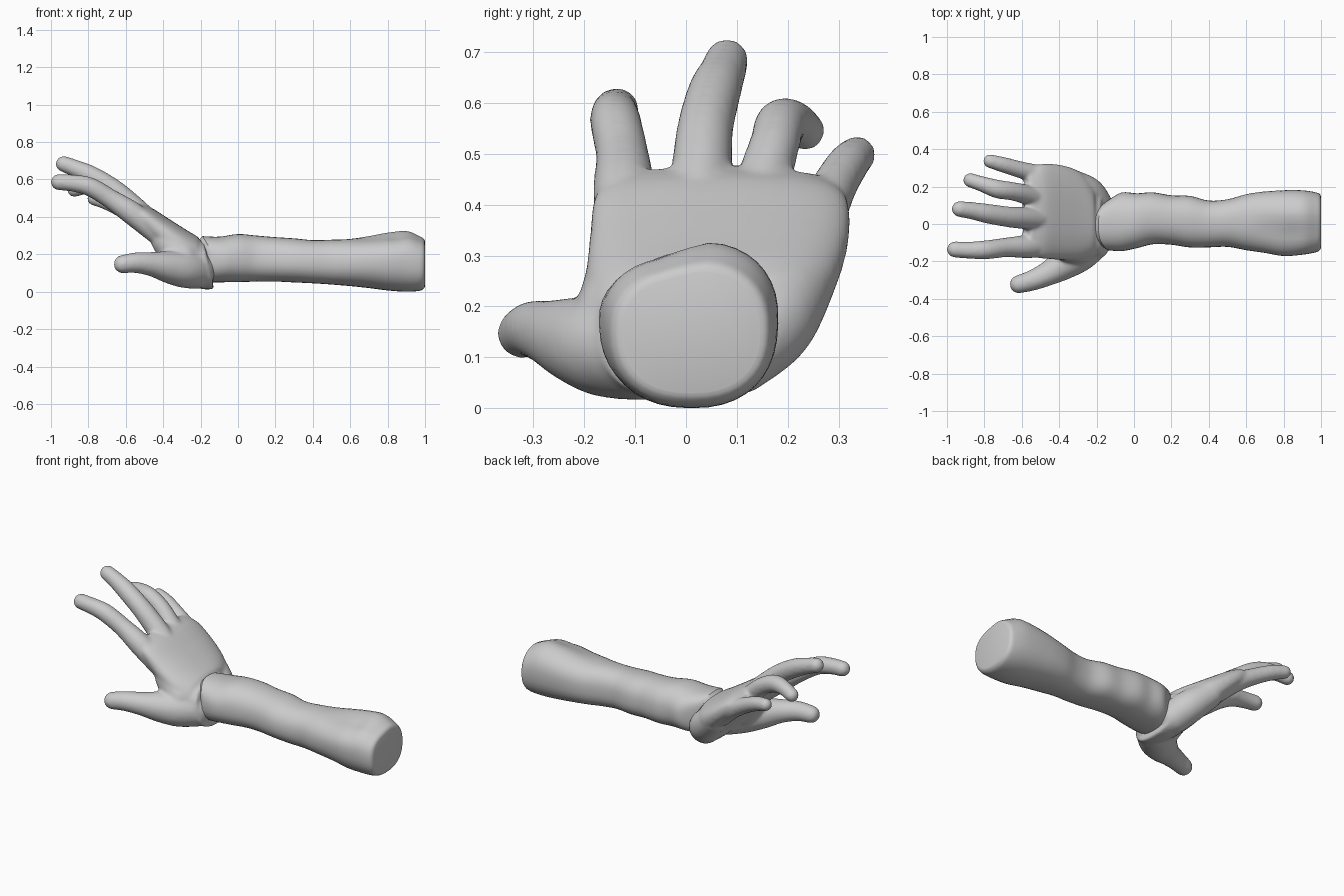
import bpy, bmesh, math
from mathutils import Vector, Matrix


def spline(keys, steps):
    """Catmull-Rom through tuples of any length."""
    out = []
    for i in range(len(keys) - 1):
        a, b = keys[max(i - 1, 0)], keys[i]
        c, d = keys[i + 1], keys[min(i + 2, len(keys) - 1)]
        for s in range(steps):
            t = s / steps
            out.append(tuple(0.5 * (2 * q + (r - p) * t + (2 * p - 5 * q + 4 * r - u) * t * t
                                    + (3 * q - p - 3 * r + u) * t ** 3)
                             for p, q, r, u in zip(a, b, c, d)))
    out.append(keys[-1])
    return out


def loft(bm, rings):
    """Skin a list of closed point loops and cap both ends."""
    loops = [[bm.verts.new(p) for p in ring] for ring in rings]
    n = len(loops[0])
    faces = [bm.faces.new((a[i], a[(i + 1) % n], b[(i + 1) % n], b[i]))
             for a, b in zip(loops, loops[1:]) for i in range(n)]
    faces += [bm.faces.new(loops[0]), bm.faces.new(loops[-1])]
    bmesh.ops.recalc_face_normals(bm, faces=faces)


def oval(n, power):
    """Unit superellipse."""
    pts = []
    for i in range(n):
        c, s = math.cos(2 * math.pi * i / n), math.sin(2 * math.pi * i / n)
        pts.append((math.copysign(abs(c) ** (2 / power), c), math.copysign(abs(s) ** (2 / power), s)))
    return pts


def finish(bm, name):
    mesh = bpy.data.meshes.new(name)
    bm.to_mesh(mesh)
    bm.free()
    for p in mesh.polygons:
        p.use_smooth = True
    ob = bpy.data.objects.new(name, mesh)
    bpy.context.collection.objects.link(ob)
    return ob


# forearm: x, y min, y max, z min, z max
arm = [(-0.19, -0.14, 0.125, 0.05, 0.297), (-0.1, -0.145, 0.168, 0.05, 0.294), (0, -0.13, 0.165, 0.05, 0.308),
       (0.1, -0.11, 0.172, 0.05, 0.3), (0.2, -0.112, 0.157, 0.05, 0.292), (0.3, -0.126, 0.155, 0.046, 0.286),
       (0.4, -0.125, 0.13, 0.042, 0.277), (0.5, -0.122, 0.137, 0.036, 0.28), (0.6, -0.14, 0.165, 0.028, 0.285),
       (0.7, -0.155, 0.18, 0.018, 0.302), (0.8, -0.172, 0.185, 0.006, 0.322), (0.9, -0.165, 0.182, 0.0, 0.33),
       (0.97, -0.152, 0.17, 0.005, 0.3), (0.993, -0.14, 0.16, 0.017, 0.285), (1.0, -0.125, 0.145, 0.03, 0.27)]
rings = []
for x, y0, y1, z0, z1 in spline(arm, 4):
    cy, cz, hy, hz = (y0 + y1) / 2, (z0 + z1) / 2, (y1 - y0) / 2, (z1 - z0) / 2
    elbow = max(0, 1 - abs(x - 0.85) / 0.25)
    ring = []
    for c, s in oval(40, 2.35):
        # shallow grooves along the muscles
        k = 1 - 0.02 * (1 + math.sin(3 * math.atan2(s, c) + 3 * x)) * min(1, max(0, 4 * (x + 0.1))) * min(1, 4 * (1 - x))
        # top ridge at the elbow, lower on the front side
        drop = 0.035 * elbow * max(s, 0) * min(1, max(0, (0.25 - c) / 0.6))
        # the wrist end curves back at its sides
        dx = 0.05 * abs(c) ** 3 * max(0, 1 - (x + 0.2) / 0.3)
        ring.append((x + dx, cy + hy * c * k, cz + hz * s * k - drop))
    rings.append(ring)
first = rings[0]
mid = sum((Vector(p) for p in first), Vector()) / len(first)
rings.insert(0, [Vector(p).lerp(mid, 0.12) + Vector((-0.018, 0, 0)) for p in first])
bm = bmesh.new()
loft(bm, rings)
forearm = finish(bm, "forearm")
bpy.context.view_layer.objects.active = forearm
forearm.select_set(True)
bpy.ops.object.shade_smooth_by_angle(angle=math.radians(40))

# palm: centre x y z, pitch in degrees, half width, half thickness
palm = [(-0.155, -0.005, 0.142, -12, 0.165, 0.13), (-0.20, 0.005, 0.145, -2, 0.185, 0.13),
        (-0.25, 0.025, 0.18, 18, 0.215, 0.118), (-0.32, 0.048, 0.245, 34, 0.245, 0.096),
        (-0.42, 0.065, 0.33, 40, 0.255, 0.078), (-0.51, 0.068, 0.405, 40, 0.25, 0.062),
        (-0.575, 0.06, 0.445, 40, 0.215, 0.04)]
bm = bmesh.new()
rings = []
for x, y, z, pitch, w, t in spline(palm, 4):
    p = math.radians(pitch)
    rings.append([(x + math.sin(p) * t * s, y + w * c, z + math.cos(p) * t * s) for c, s in oval(36, 2.4)])
loft(bm, rings)

# fingers, thumb and fleshy pads: x, y, z, radius along each
digits = [
    [(-0.43, -0.11, 0.31, 0.06), (-0.56, -0.12, 0.415, 0.063), (-0.68, -0.125, 0.495, 0.053),
     (-0.79, -0.138, 0.56, 0.051), (-0.88, -0.14, 0.58, 0.046), (-0.957, -0.136, 0.586, 0.044)],
    [(-0.45, 0.02, 0.355, 0.06), (-0.57, 0.03, 0.465, 0.06), (-0.67, 0.038, 0.55, 0.056),
     (-0.78, 0.055, 0.618, 0.053), (-0.86, 0.07, 0.655, 0.047), (-0.932, 0.08, 0.683, 0.043)],
    [(-0.43, 0.12, 0.325, 0.058), (-0.55, 0.15, 0.435, 0.055), (-0.64, 0.173, 0.515, 0.05),
     (-0.73, 0.187, 0.558, 0.05), (-0.81, 0.213, 0.562, 0.042), (-0.875, 0.234, 0.545, 0.039)],
    [(-0.4, 0.23, 0.29, 0.058), (-0.5, 0.262, 0.37, 0.052), (-0.6, 0.288, 0.43, 0.046),
     (-0.7, 0.317, 0.478, 0.042), (-0.77, 0.336, 0.498, 0.037)],
    [(-0.22, -0.09, 0.115, 0.1), (-0.29, -0.155, 0.12, 0.099), (-0.37, -0.21, 0.132, 0.086),
     (-0.45, -0.26, 0.146, 0.067), (-0.54, -0.3, 0.155, 0.056), (-0.616, -0.322, 0.147, 0.049)],
    [(-0.38, -0.11, 0.27, 0.083), (-0.3, -0.12, 0.18, 0.1)],
    [(-0.2, 0.095, 0.115, 0.09), (-0.25, 0.165, 0.17, 0.09), (-0.34, 0.22, 0.25, 0.075)],
]
for digit in digits:
    for x, y, z, r in spline(digit, 10):
        bmesh.ops.create_icosphere(bm, subdivisions=3, radius=r, matrix=Matrix.Translation((x, y, z)))
hand = finish(bm, "hand")

# fuse everything into one skin
remesh = hand.modifiers.new("fuse", 'REMESH')
remesh.mode = 'VOXEL'
remesh.voxel_size = 0.009
remesh.use_smooth_shade = True
smooth = hand.modifiers.new("soften", 'SMOOTH')
smooth.factor = 0.5
smooth.iterations = 10
